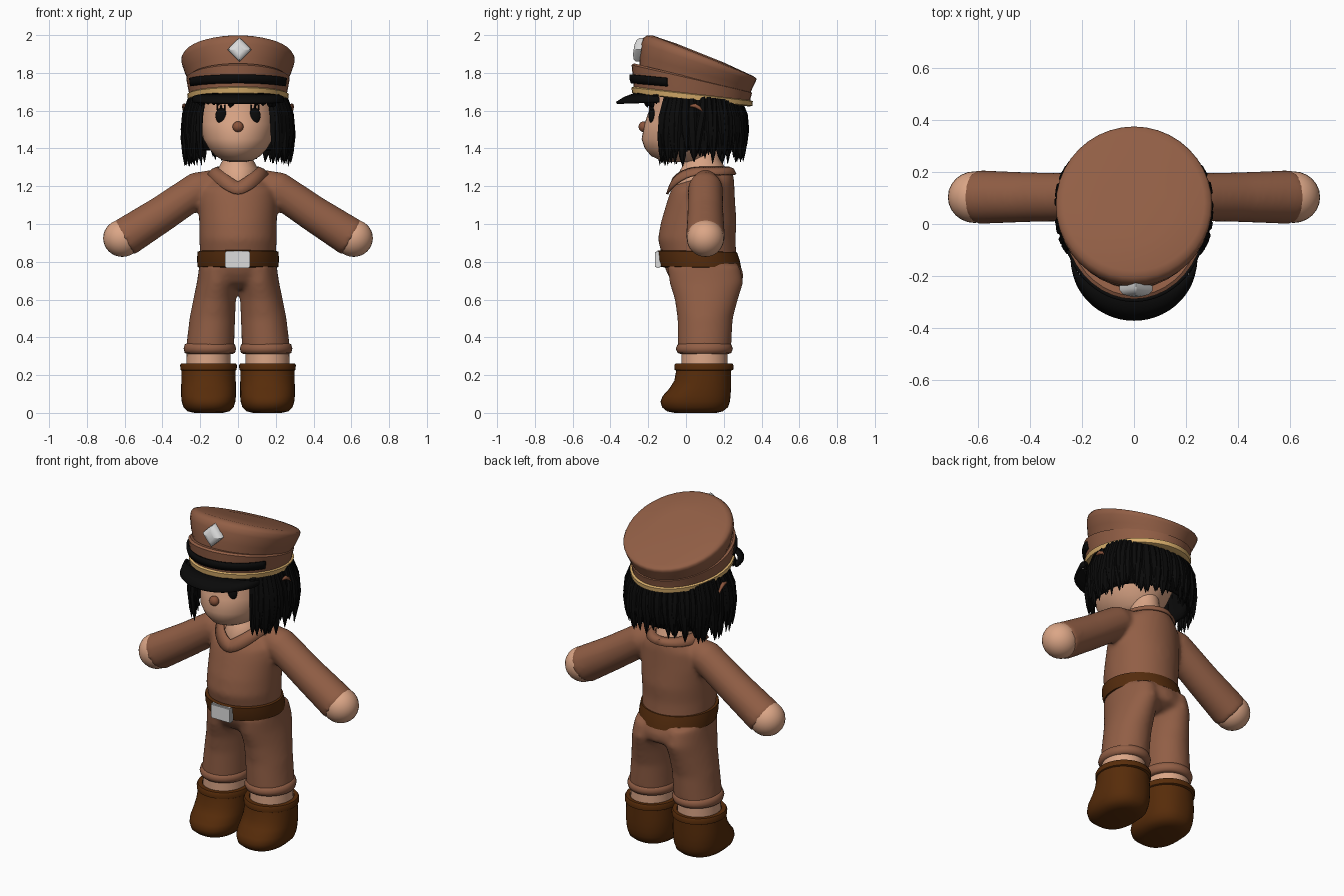
import bpy, bmesh, math, random
from mathutils import Vector

random.seed(4)
cube = bpy.data.objects.get("Cube")
if cube:
    bpy.data.objects.remove(cube)


def material(name, rgb):
    m = bpy.data.materials.new(name)
    m.use_nodes = True
    m.diffuse_color = (*rgb, 1)
    bsdf = m.node_tree.nodes["Principled BSDF"]
    bsdf.inputs["Base Color"].default_value = (*rgb, 1)
    bsdf.inputs["Roughness"].default_value = 0.7
    return m


SUIT = material("suit brown", (0.285, 0.113, 0.06))
SKIN = material("skin", (0.71, 0.38, 0.24))
BOOT = material("boot leather", (0.095, 0.025, 0.003))
BELT = material("belt leather", (0.09, 0.025, 0.004))
BLACK = material("black", (0.003, 0.003, 0.003))
GOLD = material("gold trim", (0.7, 0.43, 0.15))
SILVER = material("silver", (0.72, 0.72, 0.72))
NOSE = material("nose brown", (0.26, 0.09, 0.045))


def power(v, e):
    return math.copysign(abs(v) ** e, v)


def ring(yf, zf, yb, zb, rx, cx=0, e=1, arc=None, n=40):
    """Loop through a front point and a back point; arc keeps only a front part."""
    count = n + 1 if arc else n
    pts = []
    for i in range(count):
        a = -arc + 2 * arc * i / n if arc else math.tau * i / n
        s, c = power(math.sin(a), e), power(math.cos(a), e)
        pts.append(Vector((cx + rx * s, (yf + yb) / 2 - c * (yb - yf) / 2,
                           (zf + zb) / 2 - c * (zb - zf) / 2)))
    return pts


def flat(z, yf, yb, rx, cx=0, e=1):
    return ring(yf, z, yb, z, rx, cx, e)


def skin_loops(bm, loops, closed=True, caps=True):
    rows = [[bm.verts.new(p) for p in loop] for loop in loops]
    n = len(rows[0])
    for lo, hi in zip(rows, rows[1:]):
        for i in range(n if closed else n - 1):
            j = (i + 1) % n
            bm.faces.new((lo[i], lo[j], hi[j], hi[i]))
    if caps and closed:
        bm.faces.new(rows[0])
        bm.faces.new(rows[-1])


def finish(name, bm, mat, angle=40, thick=0):
    bmesh.ops.recalc_face_normals(bm, faces=bm.faces[:])
    mesh = bpy.data.meshes.new(name)
    bm.to_mesh(mesh)
    bm.free()
    obj = bpy.data.objects.new(name, mesh)
    bpy.context.collection.objects.link(obj)
    mesh.materials.append(mat)
    bpy.ops.object.select_all(action='DESELECT')
    obj.select_set(True)
    bpy.context.view_layer.objects.active = obj
    bpy.ops.object.shade_smooth_by_angle(angle=math.radians(angle))
    if thick:
        mod = obj.modifiers.new("thickness", 'SOLIDIFY')
        mod.thickness = thick
        mod.offset = 0
    return obj


def loft(name, mat, loops, angle=40, closed=True, caps=True, thick=0):
    bm = bmesh.new()
    skin_loops(bm, loops, closed, caps)
    return finish(name, bm, mat, angle, thick)


def ball(name, mat, centre, size):
    bm = bmesh.new()
    bmesh.ops.create_uvsphere(bm, u_segments=24, v_segments=16, radius=1)
    bmesh.ops.scale(bm, vec=size, verts=bm.verts)
    bmesh.ops.translate(bm, vec=centre, verts=bm.verts)
    return finish(name, bm, mat, 60)


def arm_loop(x, z, r, side):
    return [Vector((side * (x + 0.545 * r * math.cos(a)), 0.103 + r * math.sin(a),
                    z + 0.84 * r * math.cos(a)))
            for a in (math.tau * i / 32 for i in range(32))]


# Suit: torso, hips, sleeves and trouser legs fused into one smooth skin
bm = bmesh.new()
skin_loops(bm, [flat(0.76, -0.11, 0.27, 0.198), flat(0.92, -0.149, 0.262, 0.205),
                flat(1.01, -0.133, 0.268, 0.206), flat(1.12, -0.1, 0.26, 0.208),
                ring(-0.085, 1.165, 0.255, 1.23, 0.197),
                ring(-0.066, 1.205, 0.245, 1.29, 0.142)])
skin_loops(bm, [flat(0.66, -0.02, 0.24, 0.13), flat(0.69, -0.07, 0.3, 0.19),
                flat(0.74, -0.102, 0.304, 0.208), flat(0.82, -0.123, 0.272, 0.206)])
for s in (-1, 1):
    skin_loops(bm, [arm_loop(0.1, 1.24, 0.058, s), arm_loop(0.2, 1.192, 0.092, s),
                    arm_loop(0.4, 1.055, 0.096, s), arm_loop(0.607, 0.923, 0.104, s)])
    skin_loops(bm, [flat(0.33, -0.044, 0.238, 0.128, s * 0.149),
                    flat(0.5, -0.045, 0.248, 0.121, s * 0.136),
                    flat(0.6, -0.06, 0.275, 0.113, s * 0.124),
                    flat(0.69, -0.088, 0.304, 0.108, s * 0.11),
                    flat(0.78, -0.1, 0.285, 0.1, s * 0.105)])
suit = finish("suit", bm, SUIT)
mod = suit.modifiers.new("fuse", 'REMESH')
mod.mode = 'VOXEL'
mod.voxel_size = 0.012
mod.use_smooth_shade = True
mod = suit.modifiers.new("soften", 'SMOOTH')
mod.iterations = 14

# Neck and V collar
loft("neck", SKIN, [flat(1.18, -0.05, 0.2, 0.1), flat(1.22, -0.066, 0.222, 0.108),
                    flat(1.295, -0.025, 0.21, 0.105), flat(1.34, 0, 0.18, 0.08),
                    flat(1.42, 0.01, 0.17, 0.075)], 60)


def collar_loop(rx, yf, yb, low, high, curve):
    loop = flat(high, yf, yb, rx)
    for i, p in enumerate(loop):
        a = math.tau * i / len(loop)
        if math.cos(a) > 0:
            p.z = low + (high - low) * abs(math.sin(a)) ** curve
    return loop


loft("collar", SUIT, [collar_loop(0.16, -0.1, 0.262, 1.158, 1.262, 1.7),
                      collar_loop(0.133, -0.088, 0.25, 1.19, 1.288, 1.4),
                      collar_loop(0.108, -0.072, 0.228, 1.222, 1.298, 1.1)],
     caps=False, thick=0.012)

# Belt and buckle
loft("belt", BELT, [ring(-0.115, 0.77, 0.27, 0.765, 0.195), ring(-0.137, 0.775, 0.292, 0.77, 0.214),
                    ring(-0.15, 0.815, 0.284, 0.81, 0.217), ring(-0.153, 0.858, 0.27, 0.85, 0.214),
                    ring(-0.13, 0.862, 0.25, 0.855, 0.195)])
bm = bmesh.new()
bmesh.ops.create_cube(bm, size=1)
bmesh.ops.scale(bm, vec=(0.133, 0.03, 0.09), verts=bm.verts)
bmesh.ops.bevel(bm, geom=bm.edges[:], offset=0.006, segments=2, affect='EDGES')
bmesh.ops.translate(bm, vec=(-0.003, -0.148, 0.812), verts=bm.verts)
finish("buckle", bm, SILVER)

# Limbs: hands, trouser cuffs, ankles and boots
for s, label in ((-1, "right"), (1, "left")):
    ball(label + "_hand", SKIN, (s * 0.612, 0.103, 0.925), (0.102, 0.099, 0.099))
    x = s * 0.149
    loft(label + "_trouser_cuff", SUIT,
         [flat(0.312, -0.03, 0.225, 0.12, x), flat(0.318, -0.045, 0.24, 0.133, x),
          flat(0.34, -0.054, 0.248, 0.139, x), flat(0.362, -0.045, 0.24, 0.133, x),
          flat(0.37, -0.03, 0.225, 0.12, x)], 60)
    x = s * 0.156
    loft(label + "_ankle", SKIN, [flat(0.2, -0.025, 0.22, 0.118, x),
                                  flat(0.34, -0.025, 0.22, 0.115, x)])
    loft(label + "_boot", BOOT,
         [flat(0, -0.06, 0.16, 0.075, x, 0.85), flat(0.008, -0.1, 0.195, 0.11, x, 0.85),
          flat(0.03, -0.127, 0.222, 0.133, x, 0.85), flat(0.06, -0.135, 0.232, 0.142, x, 0.85),
          flat(0.09, -0.123, 0.236, 0.145, x, 0.85), flat(0.13, -0.087, 0.238, 0.145, x, 0.88),
          flat(0.17, -0.062, 0.238, 0.144, x, 0.92), flat(0.235, -0.05, 0.238, 0.143, x)], 60)
    loft(label + "_boot_cuff", BOOT,
         [flat(0.222, -0.045, 0.235, 0.14, x), flat(0.228, -0.06, 0.25, 0.149, x),
          flat(0.252, -0.062, 0.252, 0.15, x), flat(0.262, -0.055, 0.245, 0.145, x),
          flat(0.262, -0.03, 0.225, 0.12, x), flat(0.24, -0.025, 0.22, 0.116, x)])

# Head, nose, eyes with lashes, ears
loft("head", SKIN, [flat(1.328, -0.08, 0.07, 0.04), flat(1.337, -0.135, 0.1, 0.08),
                    flat(1.36, -0.185, 0.13, 0.118), flat(1.4, -0.218, 0.165, 0.155),
                    flat(1.45, -0.235, 0.2, 0.184), flat(1.53, -0.22, 0.25, 0.202),
                    flat(1.6, -0.196, 0.27, 0.208), flat(1.7, -0.19, 0.28, 0.215)], 60)
ball("nose", NOSE, (0, -0.226, 1.515), (0.029, 0.025, 0.028))
for s, label in ((-1, "right"), (1, "left")):
    ball(label + "_eye", BLACK, (s * 0.088, -0.18, 1.573), (0.031, 0.018, 0.042))
    for i in (-1, 0, 1):
        ball(label + "_lash", BLACK, (s * 0.09 + i * 0.02, -0.182, 1.618), (0.005, 0.011, 0.016))
    bm = bmesh.new()
    skin_loops(bm, [[Vector((s * (0.284 + r * math.cos(k * math.tau / 8)), y,
                             z + r * math.sin(k * math.tau / 8))) for k in range(8)]
                    for y, z, r in ((0.02, 1.625, 0.005), (0.05, 1.626, 0.012),
                                    (0.075, 1.612, 0.011), (0.097, 1.582, 0.004))])
    finish(label + "_ear", bm, NOSE, 60)


# Hair: backing shell open at the face, covered in tapered locks
def hair_point(a, z, grow, ry=0.25):
    front = math.cos(a) > 0
    e = 0.65 if front else 0.9
    return Vector((0.282 * grow * power(math.sin(a), e),
                   0.083 - (ry if front else 0.23) * grow * power(math.cos(a), e), z))


def shell_row(z, grow):
    return [hair_point(math.radians(38 + 284 * i / 48), z, grow) for i in range(49)]


loft("hair_shell", BLACK, [shell_row(1.66, 0.86), shell_row(1.57, 0.94), shell_row(1.46, 0.95),
                           shell_row(1.39, 0.9)], closed=False, thick=0.02)


def lock(bm, a, top, tip, grow, width, ry=0.25):
    drift = random.uniform(-0.08, 0.08)
    loops = []
    for t, w in ((0, 0.7), (0.3, 1), (0.6, 1), (0.85, 0.65), (1, 0.08)):
        b = a + drift * t
        bulge = grow * (0.89 + 0.15 * math.sin(math.pi / 2 * min(1, t * 1.7)) - 0.05 * t * t)
        c = hair_point(b, top + (tip - top) * t, bulge, ry)
        out = Vector((math.sin(b), -math.cos(b), 0))
        side = Vector((math.cos(b), math.sin(b), 0))
        loops.append([c + side * width * w * math.cos(k * math.tau / 6)
                      + out * 0.015 * w * math.sin(k * math.tau / 6) for k in range(6)])
    skin_loops(bm, loops)


bm = bmesh.new()
for layer in range(3):
    for i in range(40):
        a = math.radians(36 + 288 * (i + layer / 3) / 40)
        back = max(0, -math.cos(a))
        lock(bm, a, 1.675 - 0.025 * back, 1.3 + 0.03 * back + random.uniform(0, 0.09),
             0.94 + 0.035 * layer, random.uniform(0.019, 0.03))
for i in range(17):
    lock(bm, math.radians(-38 + 76 * i / 16), 1.7, random.uniform(1.615, 1.64), 1.0, 0.022, 0.29)
finish("hair_locks", bm, BLACK, 30)

# Cap: crown, band, gold trim, chin strap, visor and badge
loft("cap_crown", SUIT, [ring(-0.25, 1.77, 0.33, 1.67, 0.255), ring(-0.247, 1.85, 0.342, 1.695, 0.266),
                         ring(-0.245, 1.89, 0.352, 1.72, 0.282), ring(-0.238, 1.955, 0.368, 1.752, 0.298),
                         ring(-0.226, 1.985, 0.374, 1.766, 0.3), ring(-0.207, 1.998, 0.368, 1.776, 0.292),
                         ring(-0.18, 1.999, 0.345, 1.788, 0.27), ring(-0.05, 1.955, 0.2, 1.855, 0.13)], 60)
loft("cap_band", SUIT, [ring(-0.275, 1.7, 0.338, 1.64, 0.255), ring(-0.28, 1.76, 0.343, 1.67, 0.264),
                        ring(-0.288, 1.842, 0.35, 1.695, 0.274), ring(-0.275, 1.85, 0.338, 1.7, 0.262),
                        ring(-0.235, 1.84, 0.32, 1.695, 0.24)])
loft("gold_trim", GOLD, [ring(-0.27, 1.688, 0.335, 1.622, 0.25), ring(-0.285, 1.694, 0.351, 1.626, 0.265),
                         ring(-0.289, 1.722, 0.354, 1.65, 0.269), ring(-0.272, 1.73, 0.337, 1.656, 0.252)])
ARC = math.radians(66)
loft("chin_strap", BLACK, [ring(-0.287, 1.747, 0.35, 1.69, 0.27, arc=ARC),
                           ring(-0.293, 1.768, 0.354, 1.71, 0.276, arc=ARC),
                           ring(-0.293, 1.792, 0.354, 1.73, 0.277, arc=ARC)],
     closed=False, thick=0.012)
HALF = math.pi / 2
loft("visor", BLACK, [ring(-0.265, 1.69, -0.02, 1.655, 0.236, arc=HALF),
                      ring(-0.325, 1.668, 0.045, 1.645, 0.237, arc=HALF),
                      ring(-0.368, 1.641, 0.088, 1.645, 0.235, arc=HALF)],
     closed=False, thick=0.012)


def badge_loop(size, y):
    loop = []
    for i in range(32):
        a = math.tau * i / 32
        c, s = power(math.cos(a), 1.9), power(math.sin(a), 1.9)
        loop.append(Vector((0.008 + size * c, y + s * size * 0.15, 1.923 + size * s)))
    return loop


loft("badge", SILVER, [badge_loop(0.063, -0.236), badge_loop(0.063, -0.255),
                       badge_loop(0.05, -0.27), badge_loop(0.025, -0.277)], 60)
